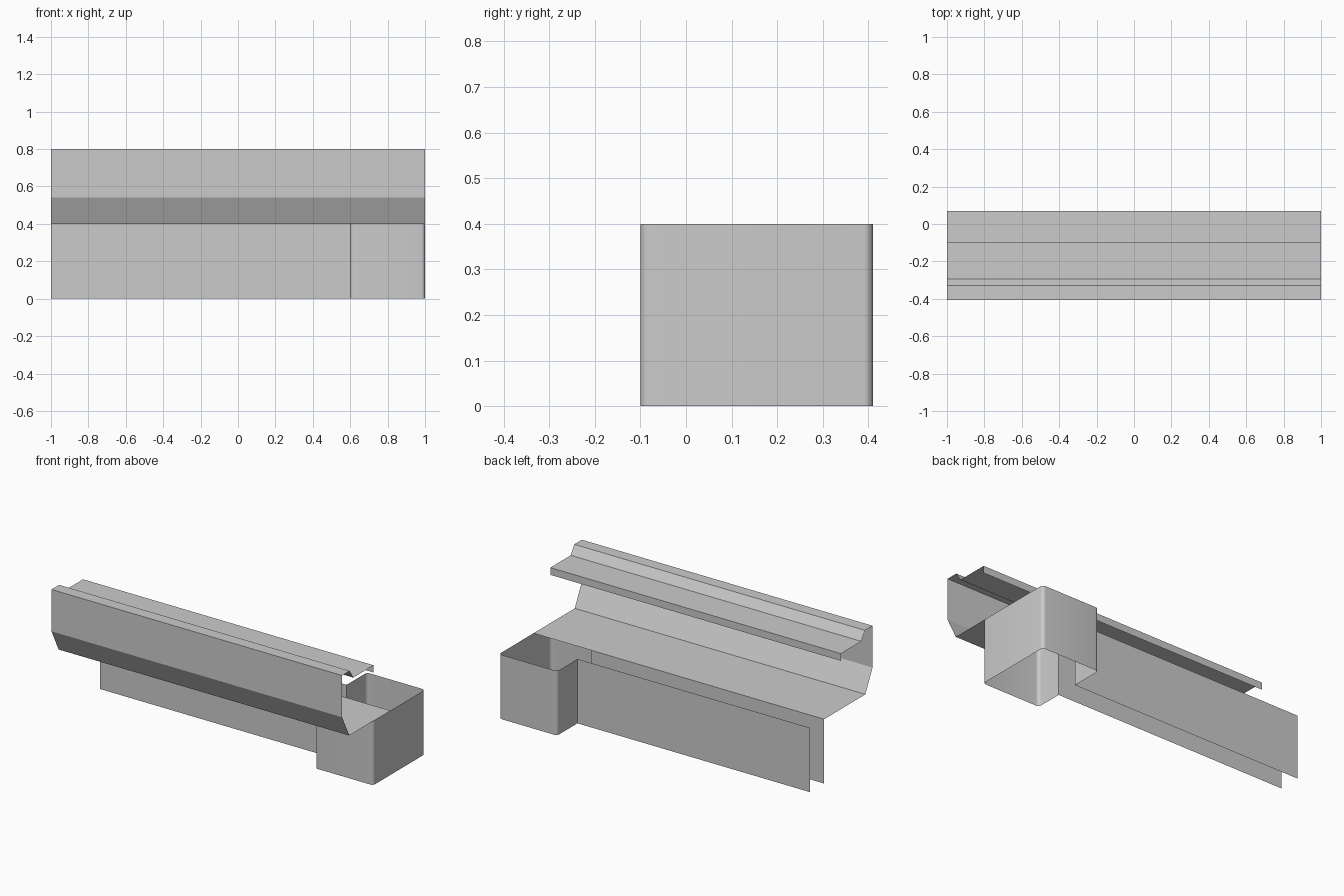
import bpy
import math
from mathutils import Vector

cube = bpy.data.objects.get("Cube")
if cube:
    bpy.data.objects.remove(cube, do_unlink=True)

# One plain grey for all sheet metal
grey = bpy.data.materials.new("light_grey")
grey.use_nodes = True
colour = (0.6, 0.6, 0.6, 1.0)
grey.diffuse_color = colour
grey.node_tree.nodes["Principled BSDF"].inputs["Base Color"].default_value = colour


def sweep_sheet(name, path, offset):
    """Open sheet made by sweeping a path of 3D points along one offset."""
    n = len(path)
    verts = [Vector(p) for p in path] + [Vector(p) + Vector(offset) for p in path]
    faces = [(i, i + 1, n + i + 1, n + i) for i in range(n - 1)]
    mesh = bpy.data.meshes.new(name)
    mesh.from_pydata(verts, [], faces)
    mesh.materials.append(grey)
    obj = bpy.data.objects.new(name, mesh)
    bpy.context.collection.objects.link(obj)
    return obj


def rounded(corners, steps=6):
    """Replace each corner (x, y, radius) by a right-angle arc."""
    points = []
    for i, (x, y, r) in enumerate(corners):
        c = Vector((x, y, 0))
        if r == 0:
            points.append(c)
            continue
        before = (Vector((*corners[i - 1][:2], 0)) - c).normalized() * r
        after = (Vector((*corners[i + 1][:2], 0)) - c).normalized() * r
        centre = c + before + after
        for k in range(steps + 1):
            a = math.pi / 2 * k / steps
            points.append(centre - after * math.cos(a) - before * math.sin(a))
    return points


# Bent upper trough: floor, sloped lower front, tall front, stepped top and lip
trough_profile = [(0.07, 0.4), (-0.335, 0.4), (-0.405, 0.54), (-0.405, 0.8),
                  (-0.33, 0.8), (-0.295, 0.745), (-0.095, 0.745), (-0.095, 0.7)]
# Reversed so the outer side of the sheet faces out
sweep_sheet("upper_trough", [(1, y, z) for y, z in trough_profile], (-2, 0, 0))

# Lower wall: front sheet, round the end box, back sheet; open above and below
r = 0.02
wall_corners = [(-1, 0.07, 0), (0.6, 0.07, 0), (0.6, -0.1, r), (1, -0.1, r),
                (1, 0.41, r), (0.6, 0.41, r), (0.6, 0.21, 0), (-1, 0.21, 0)]
wall = sweep_sheet("lower_wall_and_end_box", rounded(wall_corners), (0, 0, 0.4))

# Soft corners, crisp folds
bpy.ops.object.select_all(action="DESELECT")
wall.select_set(True)
bpy.context.view_layer.objects.active = wall
bpy.ops.object.shade_smooth_by_angle(angle=math.radians(30))
